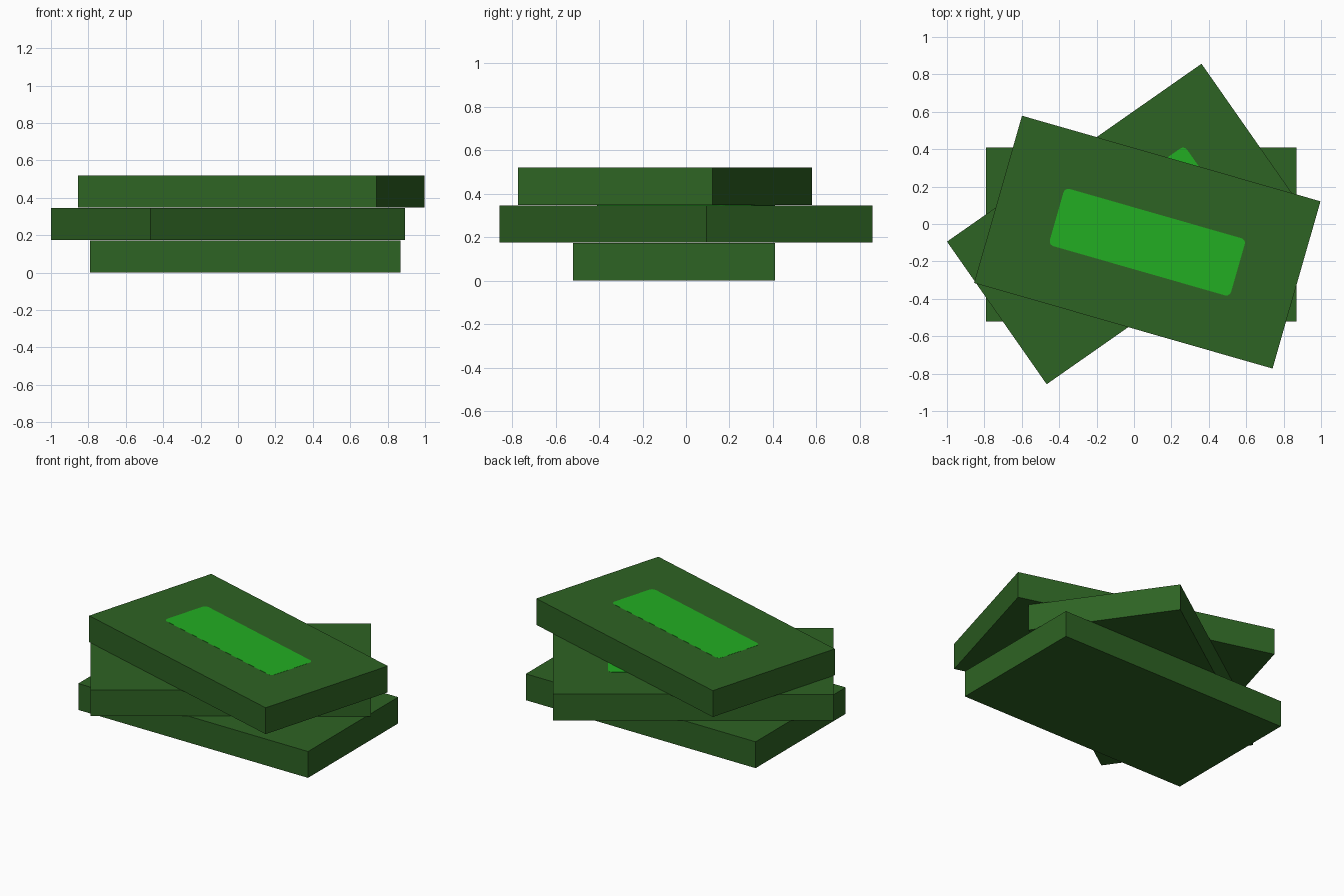
import bpy, bmesh, math

if "Cube" in bpy.data.objects:
    bpy.data.objects.remove(bpy.data.objects["Cube"])

LENGTH, WIDTH, HEIGHT, STEP = 1.66, 0.93, 0.172, 0.1738


def material(name, color):
    m = bpy.data.materials.new(name)
    m.diffuse_color = (*color, 1)
    m.use_nodes = True
    m.node_tree.nodes["Principled BSDF"].inputs["Base Color"].default_value = m.diffuse_color
    return m


dark_green = material("dark green", (0.027, 0.125, 0.017))
bright_green = material("bright green", (0.016, 0.42, 0.016))


def add_object(name, bm, mat, loc, angle):
    mesh = bpy.data.meshes.new(name)
    bm.normal_update()
    bm.to_mesh(mesh)
    bm.free()
    mesh.materials.append(mat)
    ob = bpy.data.objects.new(name, mesh)
    ob.location = loc
    ob.rotation_euler.z = math.radians(angle)
    bpy.context.collection.objects.link(ob)


def slab(name, x, y, z, angle):
    # Plain rectangular bundle
    bm = bmesh.new()
    bmesh.ops.create_cube(bm, size=1)
    bmesh.ops.scale(bm, vec=(LENGTH, WIDTH, HEIGHT), verts=bm.verts)
    add_object(name, bm, dark_green, (x, y, z + HEIGHT / 2), angle)

    # Thin label plate with slightly rounded corners
    bm = bmesh.new()
    bmesh.ops.create_cube(bm, size=1)
    bmesh.ops.scale(bm, vec=(1.008, 0.318, 0.0016), verts=bm.verts)
    upright = [e for e in bm.edges
               if abs(e.verts[0].co.z - e.verts[1].co.z) > 0.001]
    bmesh.ops.bevel(bm, geom=upright, offset=0.026, segments=3,
                    profile=0.5, affect='EDGES')
    add_object(name + "_label", bm, bright_green, (x, y, z + HEIGHT), angle)


# Three loosely stacked bundles
slab("bottom_bundle", 0.04, -0.055, 0, 0)
slab("middle_bundle", -0.053, 0.0, STEP, 34.95)
slab("top_bundle", 0.071, -0.097, STEP * 2, -16)
